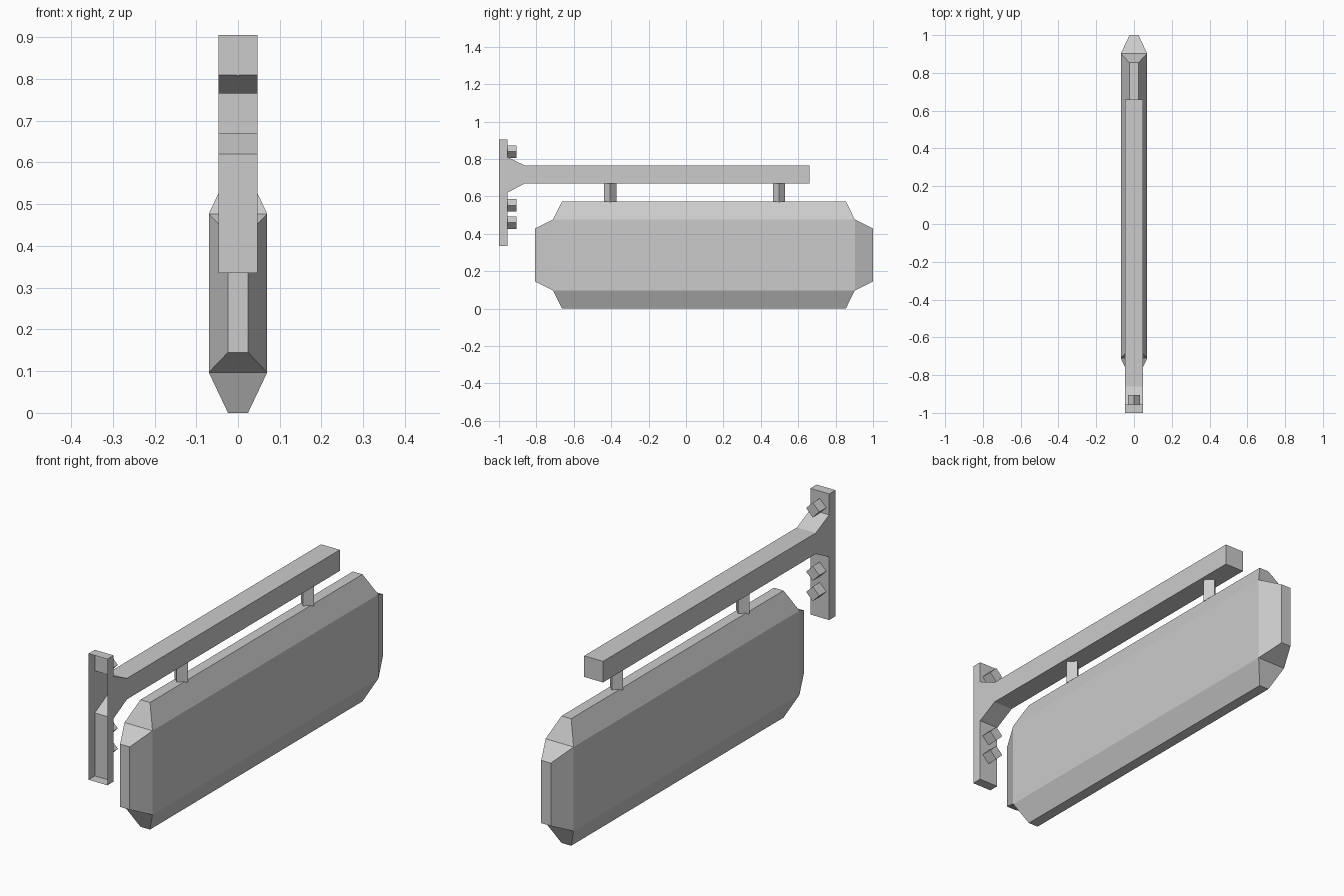
import bpy
import bmesh
from math import radians
from mathutils import Matrix, Vector

cube = bpy.data.objects.get("Cube")
if cube:
    bpy.data.objects.remove(cube, do_unlink=True)

grey = bpy.data.materials.new("plain grey")
grey.use_nodes = True
grey.diffuse_color = (0.6, 0.6, 0.6, 1)
grey.node_tree.nodes["Principled BSDF"].inputs["Base Color"].default_value = grey.diffuse_color


def finish(name, bm):
    mesh = bpy.data.meshes.new(name)
    bm.to_mesh(mesh)
    bm.free()
    mesh.materials.append(grey)
    obj = bpy.data.objects.new(name, mesh)
    bpy.context.collection.objects.link(obj)
    return obj


def square_peg(name, centre, half_diagonal, length, axis):
    """Square bar standing on its corner, running along the given axis."""
    bm = bmesh.new()
    turn = Matrix.Rotation(radians(90), 4, 'X') if axis == 'Y' else Matrix.Identity(4)
    bmesh.ops.create_cone(bm, cap_ends=True, segments=4, radius1=half_diagonal,
                          radius2=half_diagonal, depth=length,
                          matrix=Matrix.Translation(centre) @ turn)
    # Make sure the corners, not the flats, point along the main axes
    across = max(abs(v.co.x - centre[0]) for v in bm.verts)
    if across < half_diagonal * 0.9:
        bmesh.ops.rotate(bm, verts=bm.verts, cent=centre,
                         matrix=Matrix.Rotation(radians(45), 3, axis))
    return finish(name, bm)


# Wall bracket: plate, flared gusset and beam in one profile, open at the wall
half_width = 0.047
profile = [(-1, 0.335), (-0.955, 0.335), (-0.955, 0.62), (-0.86, 0.67),
           (0.66, 0.67), (0.66, 0.765), (-0.86, 0.765), (-0.955, 0.81),
           (-0.955, 0.905), (-1, 0.905)]
bm = bmesh.new()
side = bm.faces.new([bm.verts.new((-half_width, y, z)) for y, z in profile])
new = bmesh.ops.extrude_face_region(bm, geom=[side], use_keep_orig=True)["geom"]
bmesh.ops.translate(bm, vec=(2 * half_width, 0, 0),
                    verts=[g for g in new if isinstance(g, bmesh.types.BMVert)])
bmesh.ops.recalc_face_normals(bm, faces=bm.faces)
wall_side = [f for f in bm.faces if all(v.co.y < -0.99 for v in f.verts)]
bmesh.ops.delete(bm, geom=wall_side, context='FACES_ONLY')
finish("wall_bracket", bm)

# Sign board: a box whose four edge faces are pushed out and tapered
board_centre = Vector((0, 0.096, 0.287))
bm = bmesh.new()
bmesh.ops.create_cube(bm, size=1, matrix=Matrix.Translation(board_centre)
                      @ Matrix.Diagonal((0.14, 1.613, 0.38, 1)))
bm.normal_update()
rims = [f for f in bm.faces if abs(f.normal.x) < 0.5]
for normal, face in [(f.normal.copy(), f) for f in rims]:
    tip = bmesh.ops.extrude_discrete_faces(bm, faces=[face])["faces"][0]
    base = [v.co.copy() for v in tip.verts]
    along_z = abs(normal.z) > 0.5
    for v, co in zip(tip.verts, base):
        offset = co - board_centre
        v.co.x = 0.024 if co.x > 0 else -0.024
        if along_z:
            v.co.y -= 0.048 if offset.y > 0 else -0.048
        else:
            v.co.z -= 0.048 if offset.z > 0 else -0.048
        v.co += normal * 0.097
    # Join the base edge loop to the tapered tip
    tip_verts = list(tip.verts)
    base_verts = [min((v for v in bm.verts if v not in tip_verts),
                      key=lambda v: (v.co - co).length) for co in base]
    for i in range(4):
        j = (i + 1) % 4
        quad = [base_verts[i], base_verts[j], tip_verts[j], tip_verts[i]]
        if not bm.faces.get(quad):
            bm.faces.new(quad)
bmesh.ops.remove_doubles(bm, verts=bm.verts, dist=0.0005)
bmesh.ops.recalc_face_normals(bm, faces=bm.faces)
board = finish("sign_board", bm)
low = min(v.co.z for v in board.data.vertices)
board.location.z = -low

# Hangers between beam and board
for name, y in (("front_hanger", -0.405), ("back_hanger", 0.497)):
    square_peg(name, Vector((0, y, 0.62)), 0.033, 0.1, 'Z')

# Bolts through the plate
for name, z in (("top_bolt", 0.839), ("middle_bolt", 0.552), ("bottom_bolt", 0.46)):
    square_peg(name, Vector((0, -0.93, z)), 0.033, 0.05, 'Y')
